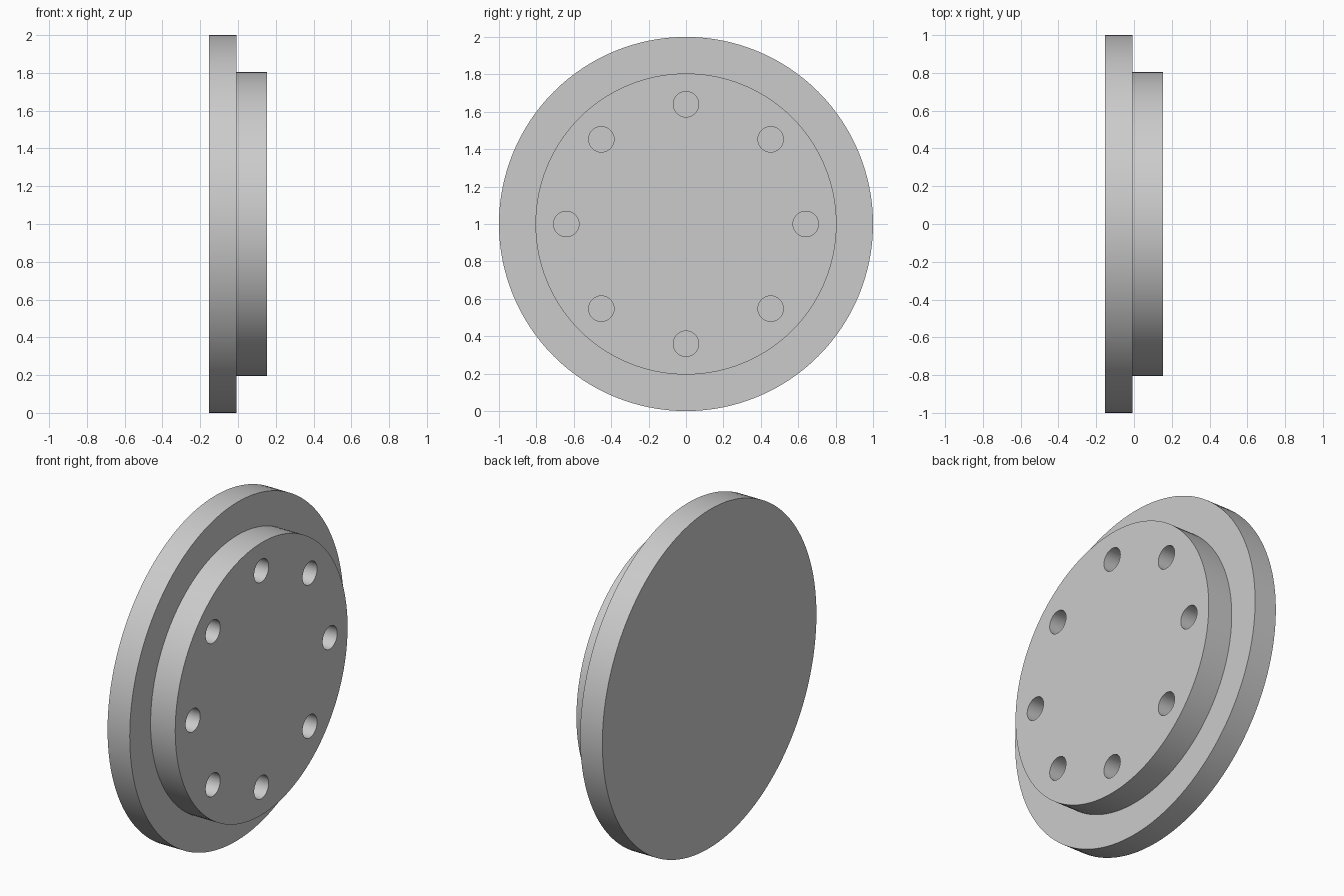
import bpy
import bmesh
from math import cos, sin, pi, radians
from mathutils import Matrix, Vector

if "Cube" in bpy.data.objects:
    bpy.data.objects.remove(bpy.data.objects["Cube"], do_unlink=True)

HALF = 0.153          # half of the total thickness along x
STEP = -0.008         # where the flange meets the raised boss
FLANGE_R, BOSS_R = 1.0, 0.805
HOLE_R, HOLE_RING, HOLES = 0.068, 0.64, 8
CENTRE = Vector((0, 0, 1))

grey = bpy.data.materials.new("light_grey")
grey.use_nodes = True
colour = (0.6, 0.6, 0.6, 1)
grey.diffuse_color = colour
grey.node_tree.nodes["Principled BSDF"].inputs["Base Color"].default_value = colour


def turned(bm, profile, centre, sides):
    """Add a closed solid turned around the x axis from (x, radius) points."""
    rings = []
    for x, r in profile:
        angles = [2 * pi * i / sides for i in range(sides)]
        rings.append([bm.verts.new(centre + Vector((x, r * cos(a), r * sin(a))))
                      for a in angles])
    for a, b in zip(rings, rings[1:]):
        for i in range(sides):
            j = (i + 1) % sides
            bm.faces.new((a[i], a[j], b[j], b[i]))
    bm.faces.new(rings[0])
    bm.faces.new(rings[-1])


def make_object(name, bm):
    bmesh.ops.recalc_face_normals(bm, faces=bm.faces)
    mesh = bpy.data.meshes.new(name)
    bm.to_mesh(mesh)
    bm.free()
    mesh.materials.append(grey)
    obj = bpy.data.objects.new(name, mesh)
    bpy.context.collection.objects.link(obj)
    return obj


# Stepped disc: wide flange with a raised boss
bm = bmesh.new()
turned(bm, [(-HALF, FLANGE_R), (STEP, FLANGE_R), (STEP, BOSS_R), (HALF, BOSS_R)],
       CENTRE, 128)
disc = make_object("flanged_disc", bm)

# Ring of blind bolt holes
bm = bmesh.new()
for i in range(HOLES):
    offset = Matrix.Rotation(2 * pi * i / HOLES, 3, 'X') @ Vector((0, 0, HOLE_RING))
    turned(bm, [(STEP, HOLE_R), (HALF + 0.1, HOLE_R)], CENTRE + offset, 48)
cutter = make_object("bolt_hole_cutter", bm)
cutter.hide_render = True

bpy.ops.object.select_all(action='DESELECT')
disc.select_set(True)
bpy.context.view_layer.objects.active = disc
cut = disc.modifiers.new("bolt_holes", 'BOOLEAN')
cut.operation = 'DIFFERENCE'
cut.solver = 'EXACT'
cut.object = cutter
bpy.ops.object.modifier_apply(modifier=cut.name)
bpy.data.objects.remove(cutter, do_unlink=True)

# Smooth rims, crisp edges
bpy.ops.object.shade_smooth_by_angle(angle=radians(30))
